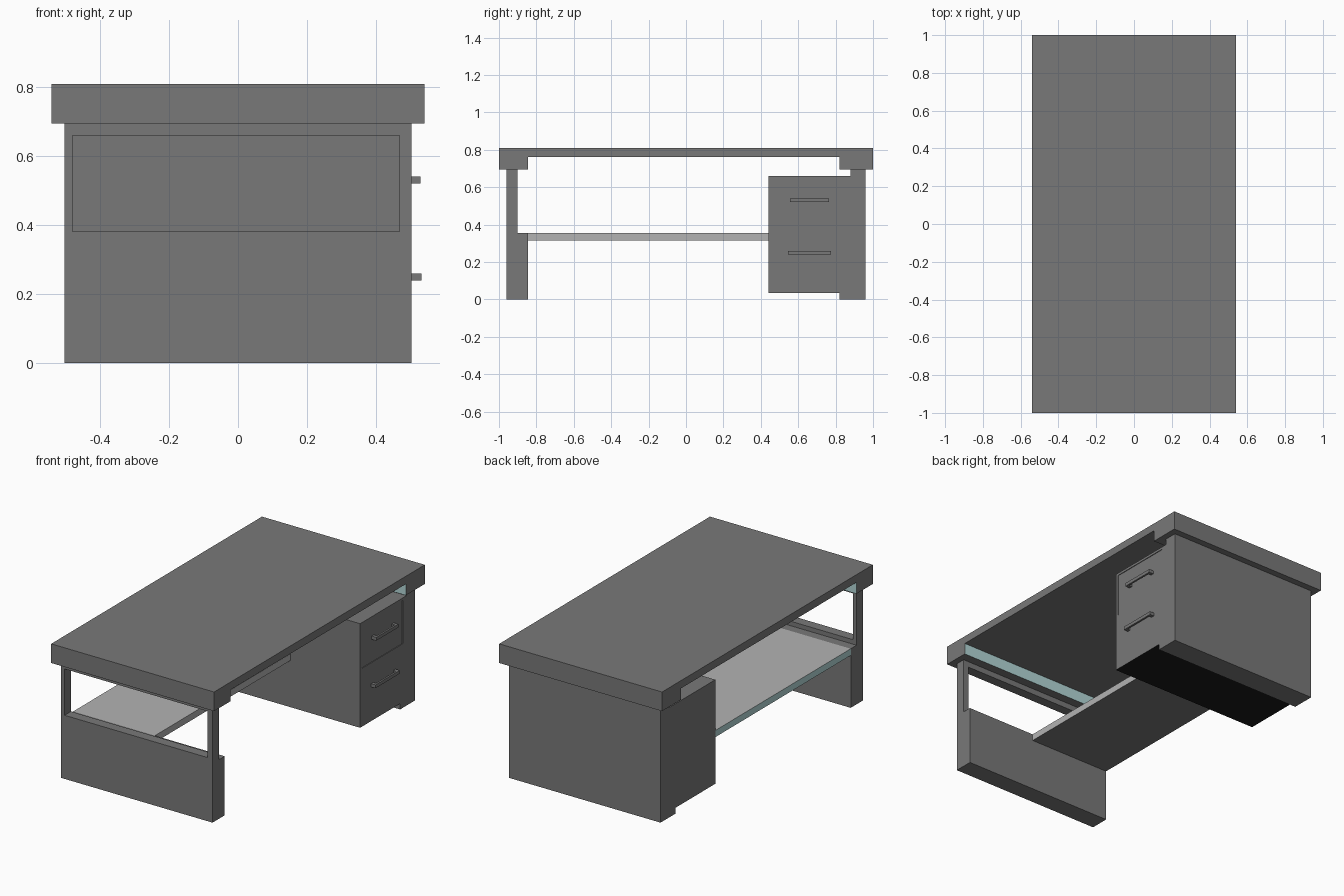
import bpy, bmesh
from mathutils import Vector

if "Cube" in bpy.data.objects:
    bpy.data.objects.remove(bpy.data.objects["Cube"])


def material(name, r, g, b):
    m = bpy.data.materials.new(name)
    m.diffuse_color = (r, g, b, 1)
    m.use_nodes = True
    m.node_tree.nodes["Principled BSDF"].inputs["Base Color"].default_value = m.diffuse_color
    return m


GREY = material("desk_grey", .19, .19, .19)
LIGHT = material("light_grey", .45, .45, .45)
TEAL = material("pale_teal", .45, .68, .68)
BLACK = material("black", .01, .01, .01)


def extrude(name, profile, x0, x1, mats=(GREY,)):
    """Extrude a (y, z) profile along x."""
    bm = bmesh.new()
    face = bm.faces.new([bm.verts.new((x0, y, z)) for y, z in profile])
    res = bmesh.ops.extrude_face_region(bm, geom=[face])
    verts = [v for v in res["geom"] if isinstance(v, bmesh.types.BMVert)]
    bmesh.ops.translate(bm, verts=verts, vec=(x1 - x0, 0, 0))
    bmesh.ops.recalc_face_normals(bm, faces=bm.faces[:])
    me = bpy.data.meshes.new(name)
    bm.to_mesh(me)
    bm.free()
    for m in mats:
        me.materials.append(m)
    ob = bpy.data.objects.new(name, me)
    bpy.context.collection.objects.link(ob)
    return ob


def rect(y0, y1, z0, z1):
    return [(y0, z0), (y1, z0), (y1, z1), (y0, z1)]


def paint(ob, normal, slot, inside=lambda c: True):
    for p in ob.data.polygons:
        if p.normal.dot(Vector(normal)) > .9 and inside(p.center):
            p.material_index = slot


def cut(ob, cutter):
    cutter.hide_render = True
    cutter.hide_viewport = True
    cutter.display_type = 'WIRE'
    mod = ob.modifiers.new("opening", 'BOOLEAN')
    mod.operation = 'DIFFERENCE'
    mod.solver = 'EXACT'
    mod.object = cutter


X = .503

# Table top with thick end blocks
top = extrude("table_top", [(-1, .695), (-.845, .695), (-.845, .763), (.82, .763),
                            (.82, .695), (1, .695), (1, .81), (-1, .81)],
              -.541, .541, (GREY, TEAL))
for s in (-1, 1):
    paint(top, (0, s, 0), 1, lambda c: abs(c.y) < .9)

# Open-framed end panel
leg = extrude("end_panel", [(-.96, 0), (-.845, 0), (-.845, .355), (-.9, .355),
                            (-.9, .695), (-.96, .695)], -X, X)
cut(leg, extrude("panel_opening_cutter", rect(-1.05, -.87, .382, .66), -.48, .468))
leg.modifiers[0].object.data.transform
leg.modifiers[0].object.scale.y = 1
for v in leg.modifiers[0].object.data.vertices:
    if v.co.y > -1:
        v.co.y = -.8

# Drawer cabinet with foot and rear upright
cab = extrude("drawer_cabinet", [(.44, .035), (.82, .035), (.82, 0), (.96, 0),
                                 (.96, .695), (.88, .695), (.88, .66), (.44, .66)],
              -X, X, (GREY, BLACK))
paint(cab, (0, 0, -1), 1, lambda c: c.z > .02)
# Shallow recess of the upper drawer
cut(cab, extrude("drawer_recess_cutter", rect(.457, .845, .385, .645), X - .004, X + .05))

# Shelf between panel and cabinet
shelf = extrude("shelf", rect(-.845, .44, .315, .355), -X, .04, (LIGHT, GREY, TEAL))
paint(shelf, (0, 0, -1), 1)
paint(shelf, (-1, 0, 0), 2)

# Drawer handles: a bar on two posts
for label, y0, y1, z, out, base in (("upper", .555, .765, .531, .53, X - .005),
                                    ("lower", .545, .775, .25, .532, X - .002)):
    h = .01
    extrude(label + "_handle_bar", rect(y0, y1, z - h, z + h), out - .011, out)
    for side, y in (("left", y0), ("right", y1 - .02)):
        extrude(f"{label}_handle_{side}_post", rect(y, y + .02, z - h, z + h), base, out - .011)
